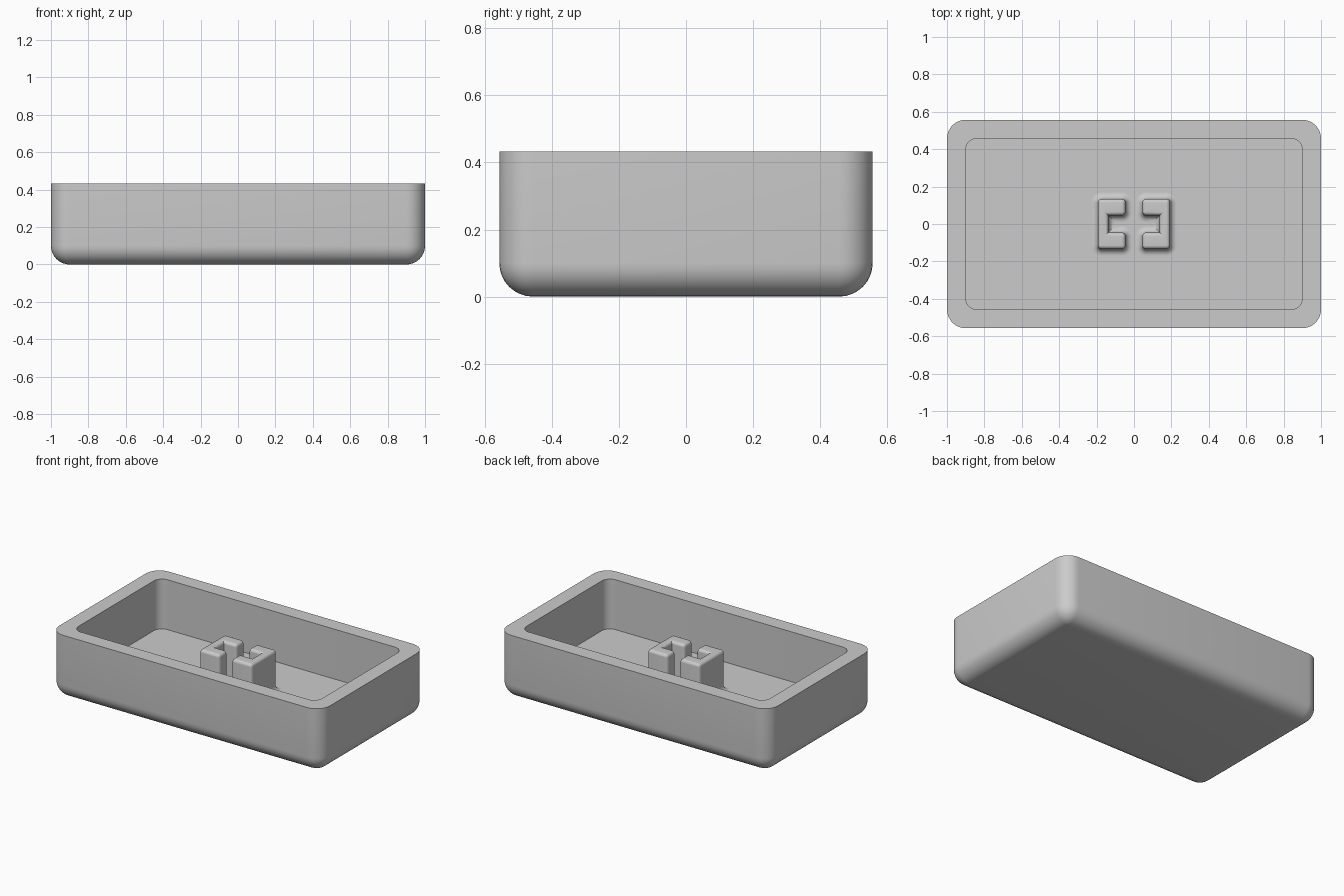
import bpy
import bmesh
from math import sin, cos, pi
from mathutils import Vector

cube = bpy.data.objects.get("Cube")
if cube:
    bpy.data.objects.remove(cube, do_unlink=True)

GREY = (0.6, 0.6, 0.6, 1.0)
grey = bpy.data.materials.new("light_grey")
grey.use_nodes = True
grey.diffuse_color = GREY
grey.node_tree.nodes["Principled BSDF"].inputs["Base Color"].default_value = GREY

STEPS = 8
WIDTH, DEPTH, HEIGHT = 1.0, 0.557, 0.433    # half width, half depth, height
WALL = 0.1


def outline(corners, radius, grow, z):
    """Counter-clockwise outline with rounded outer corners, offset by grow."""
    points = []
    for i, corner in enumerate(corners):
        p = Vector(corner)
        u = (p - Vector(corners[i - 1])).normalized()
        v = (Vector(corners[(i + 1) % len(corners)]) - p).normalized()
        n1, n2 = Vector((u.y, -u.x)), Vector((v.y, -v.x))
        if u.cross(v) > 0:
            centre = p - radius * (n1 + n2)
            for k in range(STEPS + 1):
                a = k / STEPS * pi / 2
                points.append(centre + (radius + grow) * (n1 * cos(a) + n2 * sin(a)))
        else:
            points.append(p + grow * (n1 + n2))
    return [(q.x, q.y, z) for q in points]


def rectangle(x, y):
    return [(-x, -y), (x, -y), (x, y), (-x, y)]


def loft(name, rings, cap_start):
    """Skin the rings in order and close the last one."""
    bm = bmesh.new()
    loops = [[bm.verts.new(co) for co in ring] for ring in rings]
    for a, b in zip(loops, loops[1:]):
        for i in range(len(a)):
            bm.faces.new((a[i - 1], a[i], b[i], b[i - 1]))
    bm.faces.new(loops[-1])
    if cap_start:
        bm.faces.new(loops[0][::-1])
    bmesh.ops.remove_doubles(bm, verts=bm.verts, dist=0.0002)
    bmesh.ops.recalc_face_normals(bm, faces=bm.faces)
    mesh = bpy.data.meshes.new(name)
    bm.to_mesh(mesh)
    bm.free()
    mesh.materials.append(grey)
    obj = bpy.data.objects.new(name, mesh)
    bpy.context.collection.objects.link(obj)
    bpy.ops.object.select_all(action="DESELECT")
    obj.select_set(True)
    bpy.context.view_layer.objects.active = obj
    bpy.ops.object.shade_smooth_by_angle(angle=pi / 6)
    return obj


arc = [k / STEPS * pi / 2 for k in range(STEPS + 1)]

# Open tray: rounded underside, straight walls, flat rim, sharp inner floor
outer = rectangle(WIDTH, DEPTH)
inner = rectangle(WIDTH - WALL, DEPTH - WALL)
rings = [outline(outer, 0.1, 0.1 * (sin(a) - 1), 0.1 * (1 - cos(a))) for a in arc]
rings.append(outline(outer, 0.1, 0, HEIGHT))
rings += [outline(inner, 0.06, 0, z) for z in (HEIGHT, WALL)]
loft("tray", rings, True)

# Pair of C-shaped posts with a filleted foot and rounded top edges
X0, X1, XS = 0.045, 0.193, 0.137     # arm tip, outer side, spine inner side
Y0, Y1 = 0.046, 0.134                # arm inner side, arm outer side
TOP, FOOT, EDGE = 0.367, 0.035, 0.02
c_shape = [(X0, -Y1), (X1, -Y1), (X1, Y1), (X0, Y1),
           (X0, Y0), (XS, Y0), (XS, -Y0), (X0, -Y0)]
rings = [outline(c_shape, EDGE, FOOT * (1 - sin(a)), WALL + FOOT * (1 - cos(a)))
         for a in arc]
rings += [outline(c_shape, EDGE, EDGE * (cos(a) - 1), TOP - EDGE * (1 - sin(a)))
          for a in arc]
posts = loft("clip_posts", rings, False)
posts.modifiers.new("mirror", "MIRROR").use_axis[0] = True
